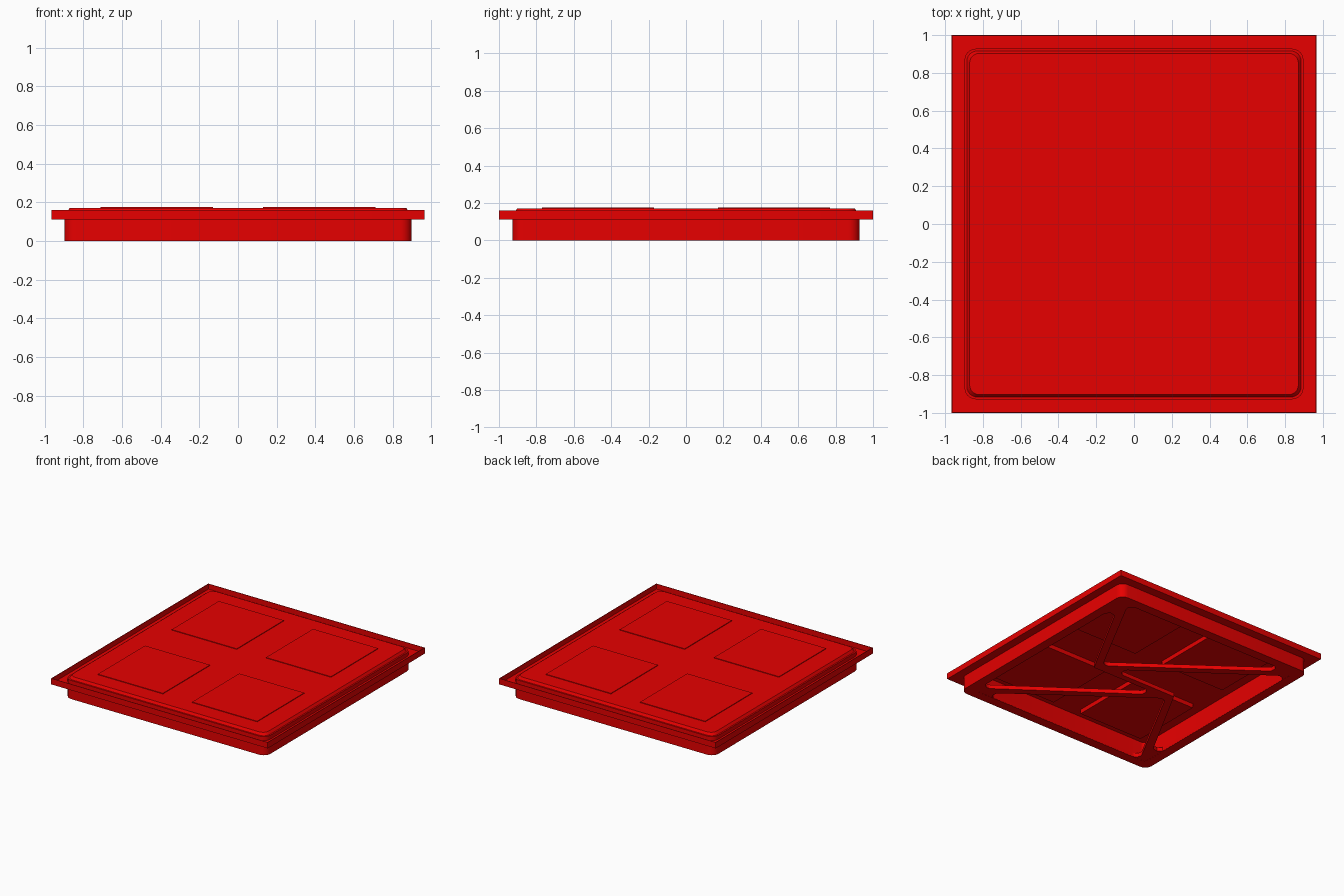
import bpy, bmesh
from math import cos, sin, pi, tan
from mathutils import Matrix, Vector

if "Cube" in bpy.data.objects:
    bpy.data.objects.remove(bpy.data.objects["Cube"])

red = bpy.data.materials.new("red_plastic")
red.diffuse_color = (0.8, 0.0, 0.0, 1)
red.use_nodes = True
red.node_tree.nodes["Principled BSDF"].inputs["Base Color"].default_value = red.diffuse_color


def finish(bm, name):
    bmesh.ops.recalc_face_normals(bm, faces=bm.faces)
    mesh = bpy.data.meshes.new(name)
    bm.to_mesh(mesh)
    bm.free()
    mesh.materials.append(red)
    ob = bpy.data.objects.new(name, mesh)
    bpy.context.collection.objects.link(ob)
    return ob


def smooth(ob):
    bpy.ops.object.select_all(action='DESELECT')
    bpy.context.view_layer.objects.active = ob
    ob.select_set(True)
    bpy.ops.object.shade_smooth_by_angle(angle=0.5)


def rounded_rect(hx, hy, r, seg=6):
    pts = []
    for k, (sx, sy) in enumerate([(1, 1), (-1, 1), (-1, -1), (1, -1)]):
        for i in range(seg + 1):
            a = (k + i / seg) * pi / 2
            pts.append((sx * (hx - r) + r * cos(a), sy * (hy - r) + r * sin(a)))
    return pts


def fillet(corners, r, seg=6):
    """Round every corner of a counter-clockwise polygon that is convex."""
    pts, n = [], len(corners)
    for i in range(n):
        p = Vector(corners[i])
        u = (Vector(corners[i - 1]) - p).normalized()
        v = (Vector(corners[(i + 1) % n]) - p).normalized()
        if u.x * v.y - u.y * v.x > 0:
            pts.append(p)
            continue
        half = u.angle(v) / 2
        c = p + (u + v).normalized() * r / sin(half)
        a, b = p + u * r / tan(half) - c, p + v * r / tan(half) - c
        for k in range(seg + 1):
            pts.append(c + a.lerp(b, k / seg).normalized() * r)
    return pts


def loft(name, rings, closed):
    """Skin rounded rectangles (half x, half y, radius, z)."""
    bm = bmesh.new()
    loops = [[bm.verts.new((x, y, z)) for x, y in rounded_rect(hx, hy, r)]
             for hx, hy, r, z in rings]
    pairs = list(zip(loops, loops[1:]))
    if closed:
        pairs.append((loops[-1], loops[0]))
    else:
        bm.faces.new(loops[0])
        bm.faces.new(loops[-1])
    n = len(loops[0])
    for a, b in pairs:
        for i in range(n):
            j = (i + 1) % n
            bm.faces.new((a[i], a[j], b[j], b[i]))
    ob = finish(bm, name)
    smooth(ob)
    return ob


def box(name, center, size):
    bm = bmesh.new()
    bmesh.ops.create_cube(bm, size=1, matrix=Matrix.Translation(center)
                          @ Matrix.Diagonal((*size, 1)))
    return finish(bm, name)


# Hollow body: recessed underside, bottom rim, skirt, bevelled top panel
IX, IY = 0.82, 0.85
loft("body", [(IX, IY, 0.04, 0.155), (IX, IY, 0.04, 0.0),
              (0.897, 0.928, 0.06, 0.0), (0.897, 0.928, 0.06, 0.15),
              (0.885, 0.916, 0.055, 0.15), (0.87, 0.903, 0.05, 0.17)], False)

# Shallow flange with a thin upright lip
T = 0.004
loft("flange", [(0.89, 0.92, 0.055, 0.112), (0.965, 1.0, 0.001, 0.112),
                (0.965, 1.0, 0.001, 0.16), (0.965 - T, 1 - T, 0.001, 0.16),
                (0.965 - T, 1 - T, 0.001, 0.118), (0.89, 0.92, 0.055, 0.118)], True)

# Four square pads, showing slightly above and below the panel
for sx in (-1, 1):
    for sy in (-1, 1):
        box("square_pad", (sx * 0.42, sy * 0.47, 0.1475), (0.58, 0.60, 0.055))

# Underside brace plate: centre bar and corner diagonals left between four rounded openings
EX, EY = IX - 0.001, IY - 0.001
triangle = [(EX - 0.05, EY), (-EX + 0.05, EY), (0.335, 0.035)]
quad = [(EX, -EY + 0.045), (EX, EY - 0.045), (0.365, -0.025), (-0.26, -0.025)]
curve = bpy.data.curves.new("underside_brace", 'CURVE')
curve.dimensions = '2D'
curve.fill_mode = 'BOTH'
curve.extrude = 0.016
outlines = [rounded_rect(IX + 0.01, IY + 0.01, 0.04)]
for s in (1, -1):
    for shape in (triangle, quad):
        outlines.append(fillet([(s * x, s * y) for x, y in shape], 0.045))
for pts in outlines:
    sp = curve.splines.new('POLY')
    sp.points.add(len(pts) - 1)
    for p, (x, y) in zip(sp.points, pts):
        p.co = (x, y, 0, 1)
    sp.use_cyclic_u = True
curve.materials.append(red)
brace = bpy.data.objects.new("underside_brace", curve)
brace.location.z = 0.017
bpy.context.collection.objects.link(brace)
bpy.ops.object.select_all(action='DESELECT')
bpy.context.view_layer.objects.active = brace
brace.select_set(True)
bpy.ops.object.convert(target='MESH')
smooth(brace)
